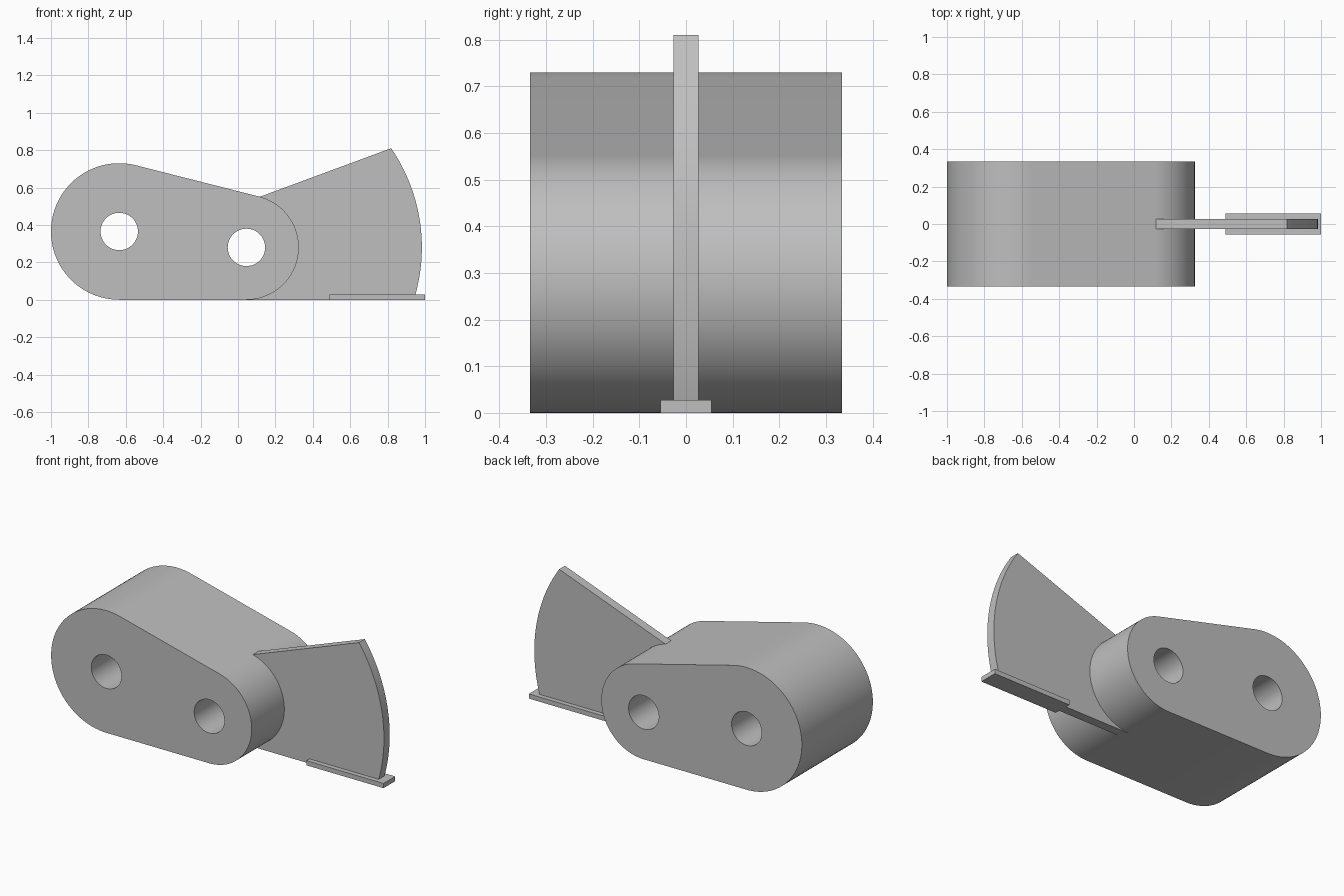
import bpy
import bmesh
from math import cos, sin, atan2, asin, radians, pi

if "Cube" in bpy.data.objects:
    bpy.data.objects.remove(bpy.data.objects["Cube"])

grey = bpy.data.materials.new("light grey")
grey.use_nodes = True
colour = (0.52, 0.52, 0.52, 1)
grey.diffuse_color = colour
grey.node_tree.nodes["Principled BSDF"].inputs["Base Color"].default_value = colour

# Big and small end of the body: centre x and radius; both rest on the ground
BIG_X, BIG_R = -0.635, 0.365
SMALL_X, SMALL_R = 0.045, 0.28
HOLE_R = 0.1
HALF_WIDTH = 0.335


def arc(cx, cz, r, start, end, steps=48):
    return [(cx + r * cos(start + (end - start) * i / steps),
             cz + r * sin(start + (end - start) * i / steps)) for i in range(steps + 1)]


def slab(name, loops, half_width):
    """Fill closed x-z outlines (inner ones are holes) and extrude along y."""
    curve = bpy.data.curves.new(name, 'CURVE')
    curve.dimensions = '2D'
    curve.fill_mode = 'BOTH'
    curve.extrude = half_width
    for loop in loops:
        spline = curve.splines.new('POLY')
        spline.points.add(len(loop) - 1)
        for point, (x, z) in zip(spline.points, loop):
            point.co = (x, z, 0, 1)
        spline.use_cyclic_u = True
    helper = bpy.data.objects.new(name + "_outline", curve)
    bpy.context.collection.objects.link(helper)
    bpy.context.view_layer.update()
    graph = bpy.context.evaluated_depsgraph_get()
    mesh = bpy.data.meshes.new_from_object(helper.evaluated_get(graph))
    bpy.data.objects.remove(helper)

    # Weld the caps to the walls and stand the outline upright
    bm = bmesh.new()
    bm.from_mesh(mesh)
    bmesh.ops.remove_doubles(bm, verts=bm.verts, dist=0.0002)
    for v in bm.verts:
        v.co = (v.co.x, -v.co.z, v.co.y)
    bmesh.ops.recalc_face_normals(bm, faces=bm.faces)
    bm.to_mesh(mesh)
    bm.free()
    mesh.materials.clear()
    mesh.materials.append(grey)
    obj = bpy.data.objects.new(name, mesh)
    bpy.context.collection.objects.link(obj)
    bpy.ops.object.select_all(action='DESELECT')
    obj.select_set(True)
    bpy.context.view_layer.objects.active = obj
    bpy.ops.object.shade_smooth_by_angle(angle=radians(30))
    return obj


# Body: two rounded ends joined by tangent lines, with two through holes
tangent = pi / 2 - 2 * atan2(BIG_R - SMALL_R, SMALL_X - BIG_X)
outline = (arc(SMALL_X, SMALL_R, SMALL_R, -pi / 2, tangent)
           + arc(BIG_X, BIG_R, BIG_R, tangent, 3 * pi / 2))
holes = [arc(x, r, HOLE_R, 0, 2 * pi)[:-1]
         for x, r in ((BIG_X, BIG_R), (SMALL_X, SMALL_R))]
slab("body", [outline] + holes, HALF_WIDTH)

# Fin: a sector around the small end, seated just inside its wall
FIN_R = 0.938
fin = (arc(SMALL_X, SMALL_R, FIN_R, -asin(SMALL_R / FIN_R), asin(0.53 / FIN_R))
       + arc(SMALL_X, SMALL_R, SMALL_R - 0.002, tangent, -pi / 2)
       + [(SMALL_X, 0)])
slab("fin", [fin], 0.027)

# Foot plate under the outer end of the fin
slab("foot_plate", [[(0.49, 0), (1, 0), (1, 0.028), (0.49, 0.028)]], 0.055)
